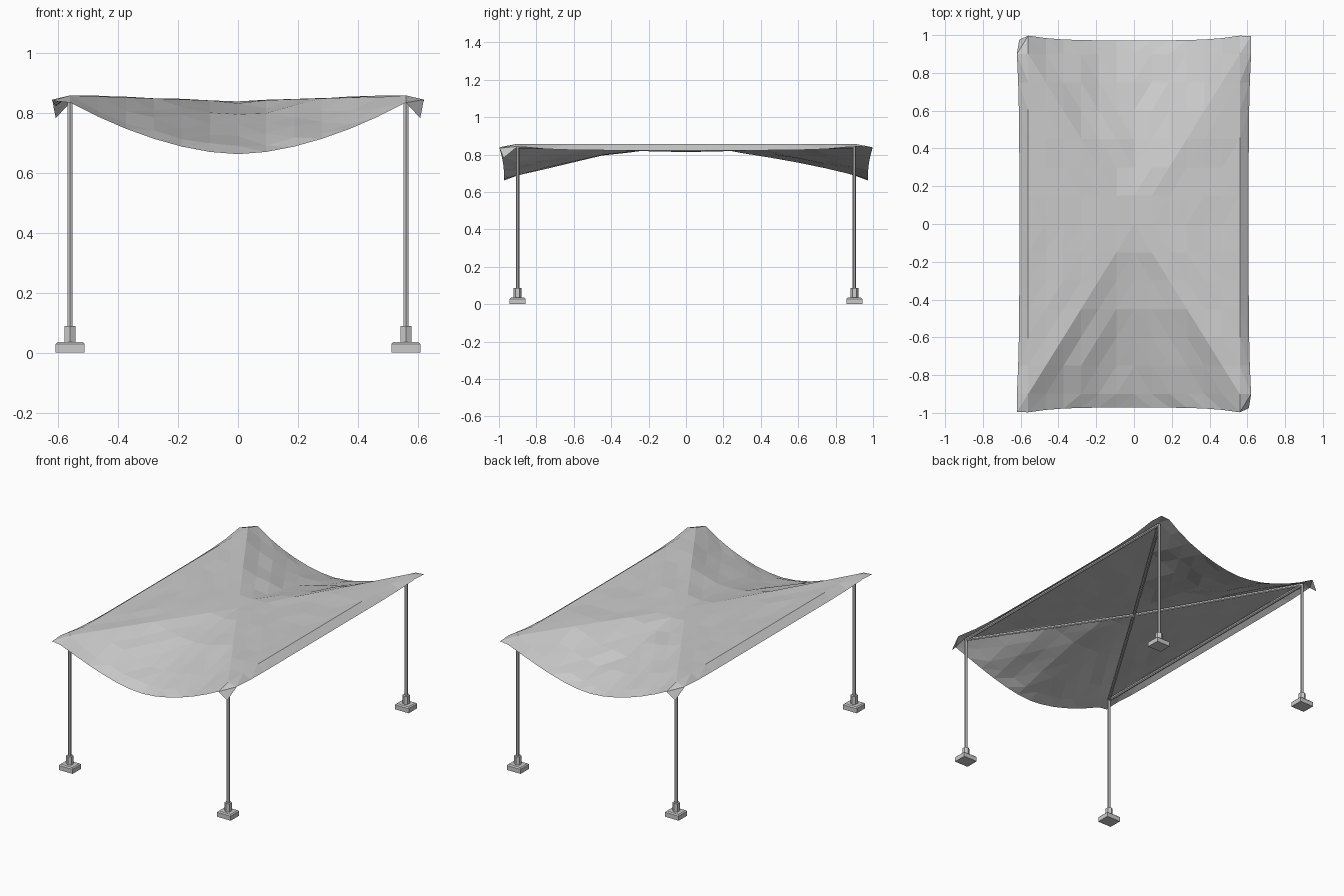
import bpy, bmesh, math, random
from mathutils import Vector

random.seed(4)
if "Cube" in bpy.data.objects:
    bpy.data.objects.remove(bpy.data.objects["Cube"])

POST_X, POST_Y, TOP, DIP = 0.56, 0.9, 0.858, 0.02


def make_material(name, value):
    mat = bpy.data.materials.new(name)
    mat.use_nodes = True
    colour = (value, value, value, 1)
    mat.diffuse_color = colour
    mat.node_tree.nodes["Principled BSDF"].inputs["Base Color"].default_value = colour
    return mat


grey = make_material("light grey", 0.6)


def add_object(name, bm):
    mesh = bpy.data.meshes.new(name)
    bmesh.ops.recalc_face_normals(bm, faces=bm.faces)
    bm.to_mesh(mesh)
    bm.free()
    mesh.materials.append(grey)
    obj = bpy.data.objects.new(name, mesh)
    bpy.context.collection.objects.link(obj)
    return obj


def tube(name, start, end, radius, sides=6):
    start, end = Vector(start), Vector(end)
    axis = end - start
    bm = bmesh.new()
    bmesh.ops.create_cone(bm, cap_ends=True, segments=sides, radius1=radius,
                          radius2=radius, depth=axis.length)
    turn = axis.to_track_quat("Z", "Y").to_matrix()
    bmesh.ops.rotate(bm, matrix=turn, verts=bm.verts)
    bmesh.ops.translate(bm, vec=(start + end) / 2, verts=bm.verts)
    return add_object(name, bm)


def foot(name, x, y):
    bm = bmesh.new()
    bmesh.ops.create_cube(bm, size=1)
    bmesh.ops.scale(bm, vec=(0.097, 0.085, 0.036), verts=bm.verts)
    bmesh.ops.translate(bm, vec=(x, y, 0.018), verts=bm.verts)
    rim = [e for e in bm.edges if all(v.co.z > 0.03 for v in e.verts)]
    bmesh.ops.bevel(bm, geom=rim, offset=0.007, segments=1, affect="EDGES")
    add_object(name, bm)


# Posts, sleeves, feet and the beams that meet in the middle
for sx, side in ((1, "left"), (-1, "right")):
    for sy, end in ((-1, "front"), (1, "back")):
        x, y = sx * POST_X, sy * POST_Y
        label = end + "_" + side
        foot(label + "_foot", x, y)
        tube(label + "_sleeve", (x, y, 0.03), (x, y, 0.088), 0.0215)
        tube(label + "_post", (x, y, 0.08), (x, y, 0.846), 0.0098)
        tube(label + "_cross_beam", (x, y, 0.843), (0, 0, 0.843 - DIP), 0.0095)
    # Long side rail
    tube(side + "_rail", (sx * POST_X, -POST_Y, 0.842), (sx * POST_X, POST_Y, 0.842), 0.0095)

# Canopy cloth: held by the rails and cross beams, sagging at both open ends
N = 12


def cloth_point(i, j):
    u = max(-1, min(1, 2 * i / N - 1))
    v = max(-1, min(1, 2 * j / N - 1))
    out_x, out_y = i < 0 or i > N, j < 0 or j > N
    sx, sy = math.copysign(1, u), math.copysign(1, v)
    a, b = abs(u), abs(v)
    if out_x and out_y:
        # Two opposite corners stick out, the other two fold down
        if sx == sy:
            return (sx * 0.62, sy * 0.995, 0.84)
        return (sx * 0.608, sy * 0.975, 0.782)
    if out_x:
        return (sx * (0.607 + 0.013 * b ** 4), v * POST_Y, 0.823 + 0.021 * b ** 6)
    if out_y:
        return (u * POST_X, sy * (0.972 + 0.025 * a ** 4), 0.834 - 0.172 * (1 - a ** 1.75))
    z = TOP - DIP * (1 - max(a, b))
    if b > a:
        z -= 0.17 * b ** 1.6 * (1 - (a / b) ** 1.8)
        z += random.uniform(-0.009, 0.007)
    elif b < a < 1:
        z += random.uniform(-0.005, 0.003)
    return (u * POST_X, v * POST_Y, z)


bm = bmesh.new()
grid = {(i, j): bm.verts.new(cloth_point(i, j))
        for i in range(-1, N + 2) for j in range(-1, N + 2)}
for i in range(-1, N + 1):
    for j in range(-1, N + 1):
        a, b = grid[i, j], grid[i + 1, j]
        c, d = grid[i + 1, j + 1], grid[i, j + 1]
        along = (i + 0.5 - N / 2) * (j + 0.5 - N / 2) > 0
        corner = i in (-1, N) and j in (-1, N)
        # Creases follow the cross beams, except across the folded corners
        if along or corner:
            bm.faces.new((a, b, c))
            bm.faces.new((a, c, d))
        else:
            bm.faces.new((a, b, d))
            bm.faces.new((b, c, d))
canopy = add_object("canopy_cloth", bm)
if canopy.data.polygons[len(canopy.data.polygons) // 2].normal.z < 0:
    canopy.data.flip_normals()
